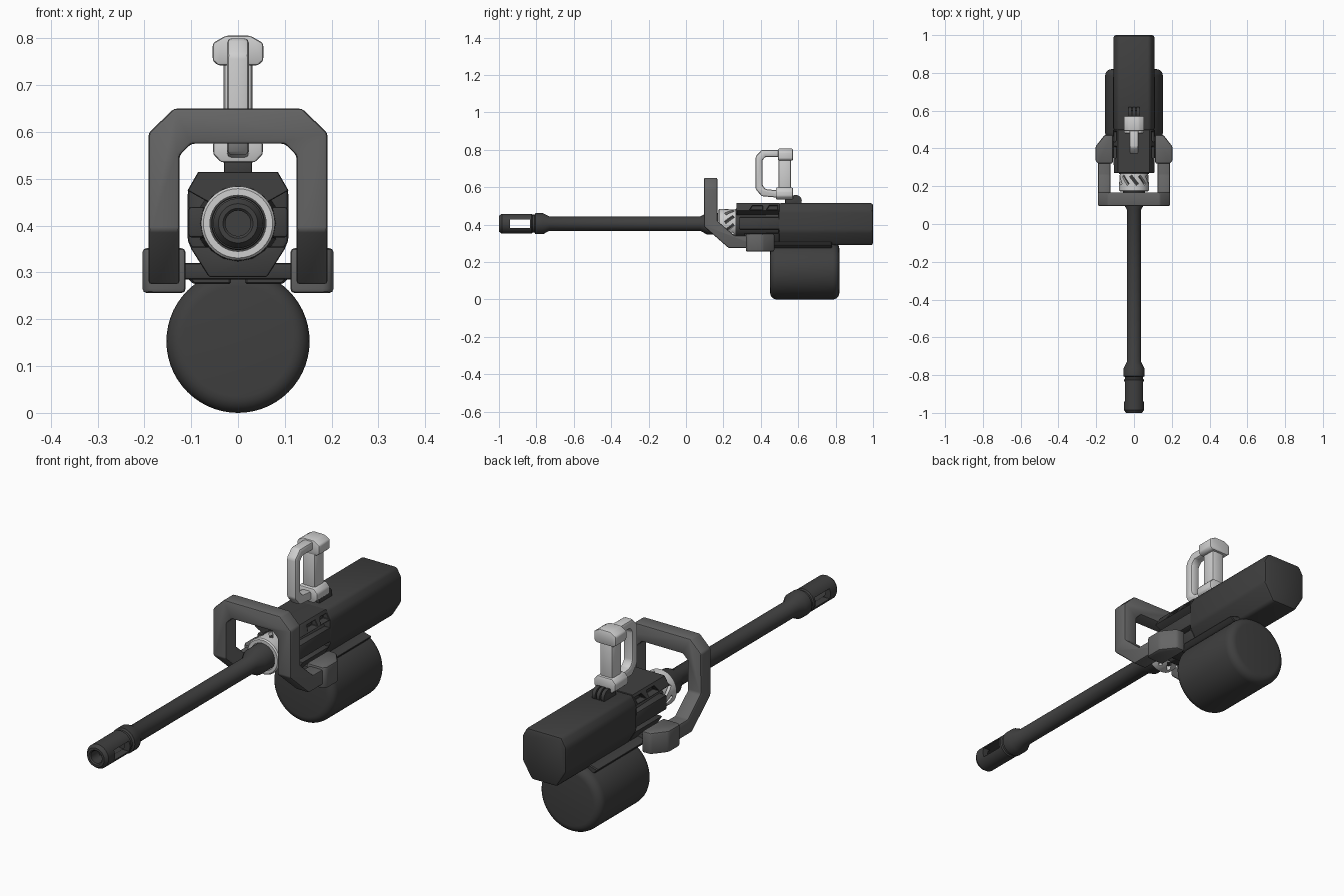
import bpy, bmesh, math
from mathutils import Vector, Matrix

if "Cube" in bpy.data.objects:
    bpy.data.objects.remove(bpy.data.objects["Cube"])


def mat(name, v):
    m = bpy.data.materials.new(name)
    m.diffuse_color = (v, v, v, 1)
    m.use_nodes = True
    m.node_tree.nodes["Principled BSDF"].inputs["Base Color"].default_value = m.diffuse_color
    return m


DARK = mat("dark_metal", 0.05)
MID = mat("grey_metal", 0.13)
LIGHT = mat("light_metal", 0.62)
AXIS_Z = 0.405


def make(name, bm, material):
    bmesh.ops.remove_doubles(bm, verts=bm.verts, dist=1e-5)
    bmesh.ops.recalc_face_normals(bm, faces=bm.faces)
    me = bpy.data.meshes.new(name)
    bm.to_mesh(me)
    bm.free()
    ob = bpy.data.objects.new(name, me)
    bpy.context.collection.objects.link(ob)
    me.materials.append(material)
    return ob


def prism(name, pts, lo, hi, axis, material):
    """Extrude a profile: (x,z) points along y, (y,z) along x, (x,y) along z."""
    put = {'y': lambda a, b, t: (a, t, b), 'x': lambda a, b, t: (t, a, b),
           'z': lambda a, b, t: (a, b, t)}[axis]
    bm = bmesh.new()
    f = bm.faces.new([bm.verts.new(put(a, b, lo)) for a, b in pts])
    r = bmesh.ops.extrude_face_region(bm, geom=[f])
    move = Vector(put(0, 0, hi - lo))
    bmesh.ops.translate(bm, vec=move, verts=[v for v in r['geom'] if isinstance(v, bmesh.types.BMVert)])
    return make(name, bm, material)


def box(name, x, y, z, material):
    return prism(name, [(x[0], y[0]), (x[1], y[0]), (x[1], y[1]), (x[0], y[1])], z[0], z[1], 'z', material)


def lathe(name, prof, cz, material, n=40, closed=False):
    """Revolve (y, radius) points around the y axis at height cz."""
    bm = bmesh.new()
    rings = [[bm.verts.new((r * math.cos(2 * math.pi * i / n), y, cz + r * math.sin(2 * math.pi * i / n)))
              for i in range(n)] for y, r in prof]
    pairs = list(zip(rings, rings[1:])) + ([(rings[-1], rings[0])] if closed else [])
    for a, b in pairs:
        for i in range(n):
            j = (i + 1) % n
            bm.faces.new((a[i], a[j], b[j], b[i]))
    return make(name, bm, material)


def sym(pts):
    """Complete a right-hand profile by mirroring across x = 0."""
    return pts + [(-x, z) for x, z in reversed(pts)]


def boolean(ob, cutter, op='DIFFERENCE'):
    m = ob.modifiers.new("bool", 'BOOLEAN')
    m.operation, m.solver, m.object = op, 'EXACT', cutter
    cutter.hide_render = True
    bake(ob)
    bpy.data.objects.remove(cutter)


def bake(ob):
    bpy.context.view_layer.update()
    dg = bpy.context.evaluated_depsgraph_get()
    me = bpy.data.meshes.new_from_object(ob.evaluated_get(dg))
    ob.modifiers.clear()
    ob.data = me


def bevel(ob, width, segments=2):
    m = ob.modifiers.new("bevel", 'BEVEL')
    m.width, m.segments, m.limit_method, m.angle_limit = width, segments, 'ANGLE', math.radians(25)
    bake(ob)


# Receiver: rear octagonal housing
bevel(prism("receiver", sym([(0.085, 0.515), (0.108, 0.475), (0.108, 0.365), (0.062, 0.29)]),
            0.495, 1.0, 'y', DARK), 0.012)

# Receiver front: core, top rail with windows, side boxes, lower rail
lathe("receiver_core", [(0.265, 0), (0.265, 0.08), (0.5, 0.088), (0.5, 0)], AXIS_Z, DARK, 16)
rail = prism("top_rail", sym([(0.085, 0.515), (0.108, 0.475), (0.06, 0.448)]), 0.27, 0.5, 'y', DARK)
for s in (-1, 1):
    for y0, y1 in ((0.34, 0.41), (0.43, 0.49)):
        pts = [(y0 + 0.015, 0.502), (y1, 0.502), (y1, 0.478), (y0, 0.478)]
        boolean(rail, prism("window_cutter", pts, *sorted((s * 0.075, s * 0.13)), 'x', DARK))
bevel(rail, 0.005, 1)
for s, side in ((-1, "left"), (1, "right")):
    bevel(prism("side_box_" + side, [(s * 0.05, 0.375), (s * 0.106, 0.375), (s * 0.106, 0.44), (s * 0.05, 0.44)],
                0.285, 0.5, 'y', DARK), 0.006)
    # mounting blocks over the drum
    bevel(prism("drum_mount_" + side, [(s * 0.015, 0.275), (s * 0.095, 0.275), (s * 0.115, 0.295),
                                       (s * 0.06, 0.31), (s * 0.015, 0.29)], 0.43, 0.78, 'y', DARK), 0.004, 1)
bevel(prism("lower_rail", sym([(0.05, 0.355), (0.103, 0.355), (0.062, 0.29)]), 0.31, 0.5, 'y', DARK), 0.005)

# Barrel with hollow slotted muzzle
barrel = lathe("barrel", [(-0.82, 0), (-0.82, 0.027), (-0.995, 0.027), (-1, 0.032), (-1, 0.042), (-0.985, 0.053),
                          (-0.825, 0.053), (-0.82, 0.048), (-0.81, 0.048), (-0.805, 0.056), (-0.765, 0.056),
                          (-0.73, 0.038), (0.075, 0.038), (0.112, 0.057), (0.3, 0.057), (0.3, 0)], AXIS_Z, DARK)
boolean(barrel, box("slot_cutter", (-0.1, 0.1), (-0.94, -0.835), (0.383, 0.428), DARK))

# Perforated light shroud
shroud = lathe("barrel_shroud", [(0.172, 0.06), (0.172, 0.074), (0.178, 0.079), (0.21, 0.079), (0.28, 0.074),
                                 (0.28, 0.06)], AXIS_Z, LIGHT, 40, True)
bm = bmesh.new()
for k in range(10):
    m = (Matrix.Translation((0, 0.232, AXIS_Z)) @ Matrix.Rotation(math.radians(36 * k), 4, 'Y')
         @ Matrix.Translation((0, 0, 0.072)) @ Matrix.Rotation(math.radians(38), 4, 'Z')
         @ Matrix.Diagonal((0.015, 0.058, 0.04, 1)))
    bmesh.ops.create_cube(bm, size=1, matrix=m)
boolean(shroud, make("vent_cutter", bm, LIGHT))

# Drum magazine with rounded rims
arc = [(0.035 * (1 - math.cos(a)), 0.118 + 0.035 * math.sin(a)) for a in (i * math.pi / 10 for i in range(6))]
lathe("drum_magazine", [(0.45, 0)] + [(0.45 + d, r) for d, r in arc]
      + [(0.82 - d, r) for d, r in reversed(arc)] + [(0.82, 0)], 0.153, DARK, 56)

# Yoke: front U profile crossed with the bent side profile
yoke = prism("yoke", sym([(0.137, 0.65), (0.191, 0.598), (0.191, 0.26), (0.125, 0.26), (0.125, 0.55), (0.1, 0.575)]),
             0.0, 0.6, 'y', MID)
boolean(yoke, prism("yoke_cutter", [(0.096, 0.70), (0.168, 0.70), (0.168, 0.42), (0.258, 0.342), (0.4, 0.342),
                                    (0.4, 0.275), (0.228, 0.275), (0.096, 0.39)], -0.3, 0.3, 'x', MID), 'INTERSECT')
bevel(yoke, 0.007)
for s, side in ((-1, "left"), (1, "right")):
    pts = [(s * x, y) for x, y in ((0.112, 0.32), (0.19, 0.32), (0.204, 0.335), (0.204, 0.41), (0.155, 0.472), (0.112, 0.472))]
    bevel(prism("yoke_foot_" + side, pts, 0.256, 0.352, 'z', MID), 0.009)
bevel(box("yoke_crossbar", (-0.12, 0.12), (0.35, 0.44), (0.285, 0.32), DARK), 0.006)

# Top grip: guard loop, column and two caps
guard = [(0.52, 0.8), (0.405, 0.8), (0.372, 0.765), (0.372, 0.59), (0.405, 0.552), (0.52, 0.542),
         (0.52, 0.58), (0.425, 0.59), (0.408, 0.612), (0.408, 0.745), (0.425, 0.763), (0.52, 0.763)]
bevel(prism("grip_guard", guard, -0.023, 0.023, 'x', LIGHT), 0.009)
bevel(box("grip_column", (-0.031, 0.031), (0.495, 0.562), (0.56, 0.77), LIGHT), 0.01)
bevel(prism("grip_top_cap", sym([(0.026, 0.806), (0.04, 0.798), (0.054, 0.79), (0.054, 0.752), (0.042, 0.742)]),
            0.492, 0.572, 'y', LIGHT), 0.006)
bevel(prism("grip_base_cap", sym([(0.036, 0.598), (0.053, 0.58), (0.053, 0.552), (0.036, 0.535)]),
            0.48, 0.572, 'y', LIGHT), 0.006)

# Hinge under the grip
bevel(box("hinge_block", (-0.03, 0.03), (0.53, 0.6), (0.505, 0.543), DARK), 0.005)
for i, x in enumerate((-0.022, 0, 0.022)):
    disc = [(0.587 + 0.032 * math.cos(a), 0.527 + 0.032 * math.sin(a)) for a in (k * math.pi / 10 for k in range(20))]
    prism("hinge_knuckle_%d" % i, disc, x - 0.008, x + 0.008, 'x', DARK)

for ob in bpy.context.scene.objects:
    ob.select_set(True)
    bpy.context.view_layer.objects.active = ob
bpy.ops.object.shade_smooth_by_angle(angle=math.radians(32))
